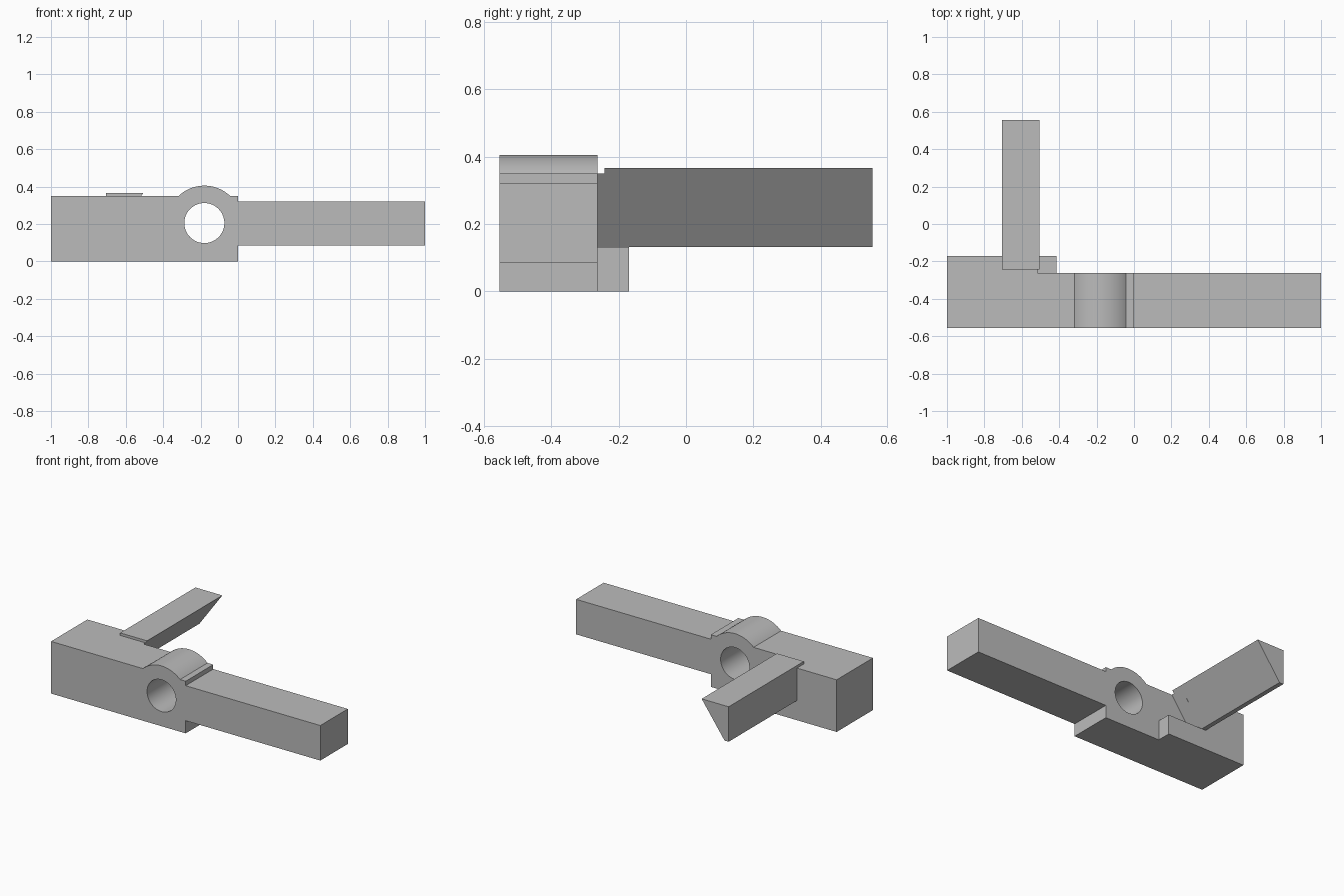
import bpy
import bmesh
from math import asin, cos, sin, pi

if "Cube" in bpy.data.objects:
    bpy.data.objects.remove(bpy.data.objects["Cube"], do_unlink=True)

GREY = (0.5, 0.5, 0.5, 1.0)
grey = bpy.data.materials.new("plain grey")
grey.use_nodes = True
grey.diffuse_color = GREY
grey.node_tree.nodes["Principled BSDF"].inputs["Base Color"].default_value = GREY


def prism(name, outline, y0, y1):
    """Extrude an (x, z) outline along y."""
    bm = bmesh.new()
    face = bm.faces.new([bm.verts.new((x, y0, z)) for x, z in outline])
    moved = bmesh.ops.extrude_face_region(bm, geom=[face])["geom"]
    verts = [v for v in moved if isinstance(v, bmesh.types.BMVert)]
    bmesh.ops.translate(bm, verts=verts, vec=(0, y1 - y0, 0))
    bmesh.ops.recalc_face_normals(bm, faces=bm.faces)
    mesh = bpy.data.meshes.new(name)
    bm.to_mesh(mesh)
    bm.free()
    obj = bpy.data.objects.new(name, mesh)
    bpy.context.collection.objects.link(obj)
    mesh.materials.append(grey)
    return obj


def activate(obj):
    bpy.ops.object.select_all(action="DESELECT")
    obj.select_set(True)
    bpy.context.view_layer.objects.active = obj


def combine(target, other, operation):
    """Apply a boolean and discard the helper."""
    activate(target)
    mod = target.modifiers.new("combine", "BOOLEAN")
    mod.operation = operation
    mod.solver = "EXACT"
    mod.object = other
    bpy.ops.object.modifier_apply(modifier=mod.name)
    bpy.data.objects.remove(other, do_unlink=True)


def arc(radius, start, end, steps):
    return [(HUB_X + radius * cos(a), HUB_Z + radius * sin(a))
            for a in (start + (end - start) * i / steps for i in range(steps + 1))]


HUB_X, HUB_Z = -0.18, 0.205
HUB_R, HOLE_R = 0.2, 0.107
FRONT, BACK = -0.555, -0.263
TOP, LEDGE = 0.35, 0.132

# Beam: tall block, round hub crown and slimmer arm in one profile
rise = asin((TOP - HUB_Z) / HUB_R)
outline = [(-1, 0), (0, 0), (0, 0.085), (1, 0.085), (1, 0.32), (0, 0.32), (0, TOP)]
outline += arc(HUB_R, rise, pi - rise, 24) + [(-1, TOP)]
beam = prism("beam", outline, FRONT, BACK)

# Rear shoulder with an undercut side and a low ledge
shoulder = prism("shoulder",
                 [(-1, 0), (-0.415, 0), (-0.415, LEDGE), (-0.675, LEDGE),
                  (-0.517, TOP), (-1, TOP)], BACK, -0.17)
combine(beam, shoulder, "UNION")

# Round hole through the hub
hole = prism("hole_cutter", arc(HOLE_R, 0, 2 * pi, 64)[:-1], FRONT - 0.1, BACK + 0.05)
hole.hide_render = True
combine(beam, hole, "DIFFERENCE")
activate(beam)
bpy.ops.object.shade_smooth_by_angle(angle=0.4)

# Wedge bar set into the shoulder, pointing backwards
prism("wedge_bar",
      [(-0.705, LEDGE), (-0.675, LEDGE), (-0.505, 0.367), (-0.705, 0.367)],
      -0.243, 0.555)
